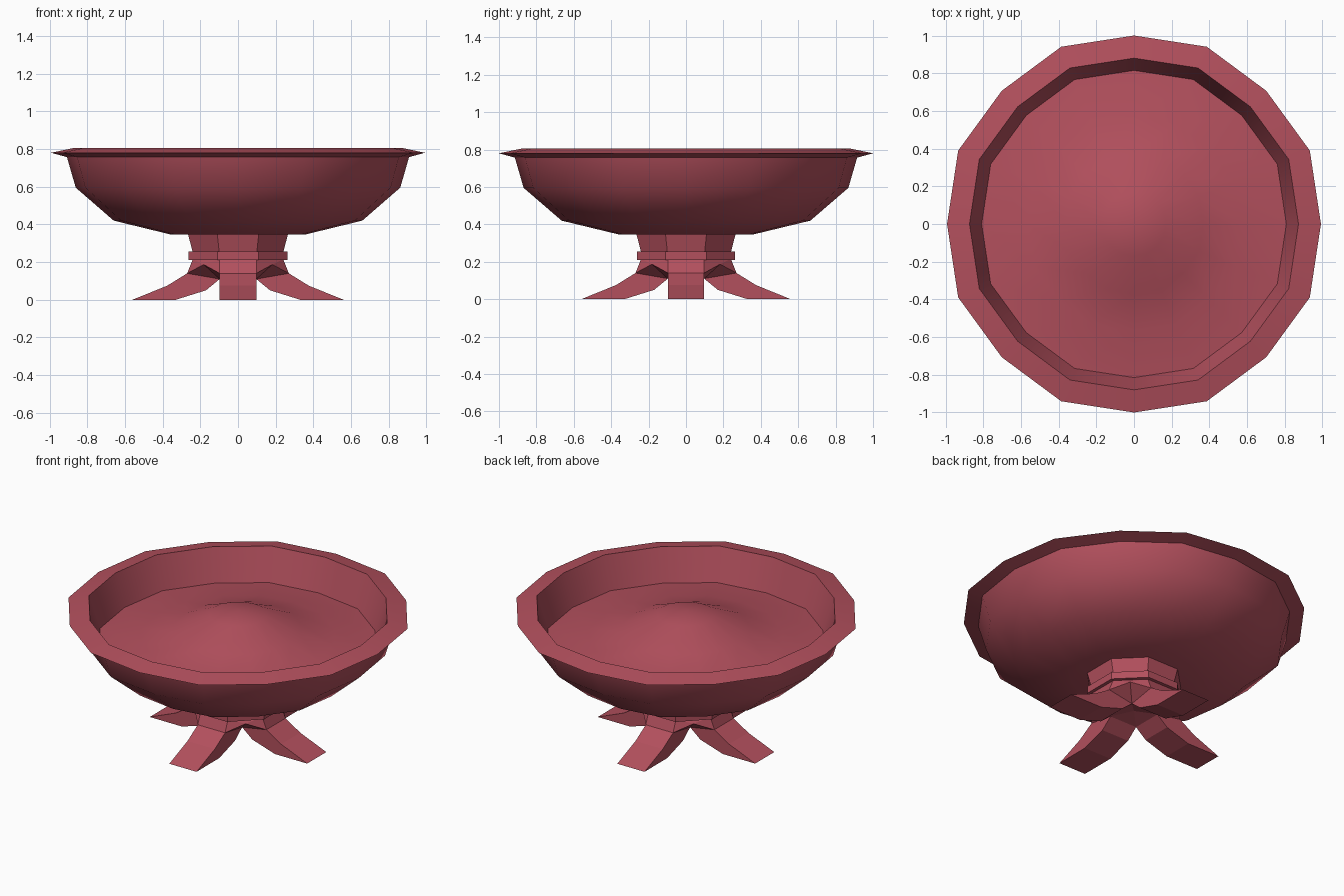
import bpy, bmesh, math

if "Cube" in bpy.data.objects:
    bpy.data.objects.remove(bpy.data.objects["Cube"])

mat = bpy.data.materials.new("dusty_red")
mat.diffuse_color = (0.45, 0.08, 0.11, 1)
mat.use_nodes = True
mat.node_tree.nodes["Principled BSDF"].inputs["Base Color"].default_value = mat.diffuse_color


def finish(name, bm, smooth=False):
    bmesh.ops.remove_doubles(bm, verts=bm.verts, dist=1e-4)
    bmesh.ops.recalc_face_normals(bm, faces=bm.faces)
    me = bpy.data.meshes.new(name)
    bm.to_mesh(me)
    bm.free()
    me.materials.append(mat)
    ob = bpy.data.objects.new(name, me)
    bpy.context.collection.objects.link(ob)
    if smooth:
        bpy.ops.object.select_all(action='DESELECT')
        ob.select_set(True)
        bpy.context.view_layer.objects.active = ob
        bpy.ops.object.shade_smooth_by_angle(angle=math.radians(42))
    return ob


def lathe(name, profile, sides, offset=0.0, wobble=1.0, xs=1.0, smooth=False):
    """Turn (radius, z) points; every second spoke is scaled by wobble."""
    bm = bmesh.new()
    rings = []
    for r, z in profile:
        if r == 0:
            rings.append([bm.verts.new((0, 0, z))] * sides)
            continue
        ring = []
        for i in range(sides):
            a = 2 * math.pi * (i + offset) / sides
            k = r * (wobble if i % 2 else 1)
            ring.append(bm.verts.new((k * math.cos(a) * xs, k * math.sin(a), z)))
        rings.append(ring)
    for a, b in zip(rings, rings[1:]):
        for i in range(sides):
            j = (i + 1) % sides
            quad = [a[i], a[j], b[j], b[i]]
            bm.faces.new(list(dict.fromkeys(quad)))
    return finish(name, bm, smooth)


# Bowl: outer shell, flared rim, inner wall and mounded floor
bowl = [(0, .345), (.355, .345), (.665, .42), (.868, .595), (.915, .757),
        (1.0, .78), (.88, .805), (.815, .60), (.57, .63), (.37, .685),
        (.17, .775), (0, .795)]
lathe("bowl", bowl, 16, wobble=1.018, xs=.992, smooth=True)

# Octagonal neck and collar (radii given as flat-to-centre distances)
k = 1 / math.cos(math.pi / 8)
lathe("neck", [(0, .36), (.268 * k, .36), (.24 * k, .25), (.24 * k, .21), (0, .21)], 8, .5)
lathe("collar", [(.24 * k, .255), (.263 * k, .255), (.263 * k, .21), (.24 * k, .21)], 8, .5)


# Arched webs between the feet
bm = bmesh.new()
for q in range(4):
    c, s = round(math.cos(q * math.pi / 2)), round(math.sin(q * math.pi / 2))
    v = [bm.verts.new((x * c - y * s, x * s + y * c, z)) for x, y, z in
         [(.24, .097, .215), (.097, .24, .215), (.097, .27, .14),
          (.182, .182, .187), (.27, .097, .14), (.097, .097, .11)]]
    bm.faces.new([v[0], v[3], v[1]])
    bm.faces.new([v[0], v[4], v[3]])
    bm.faces.new([v[1], v[3], v[2]])
    bm.faces.new([v[4], v[5], v[3]])
    bm.faces.new([v[3], v[5], v[2]])
finish("foot_webs", bm)

# Four splayed feet
foot = [(0, .215), (.24, .215), (.27, .14), (.375, .075), (.56, 0),
        (.33, 0), (.17, .05), (.097, .11), (0, .14)]
for q, name in enumerate(["right", "back", "left", "front"]):
    bm = bmesh.new()
    f = bm.faces.new([bm.verts.new((x, -.097, z)) for x, z in foot])
    new = bmesh.ops.extrude_face_region(bm, geom=[f])["geom"]
    bmesh.ops.translate(bm, vec=(0, .194, 0),
                        verts=[g for g in new if isinstance(g, bmesh.types.BMVert)])
    ob = finish(name + "_foot", bm)
    ob.rotation_euler.z = q * math.pi / 2
